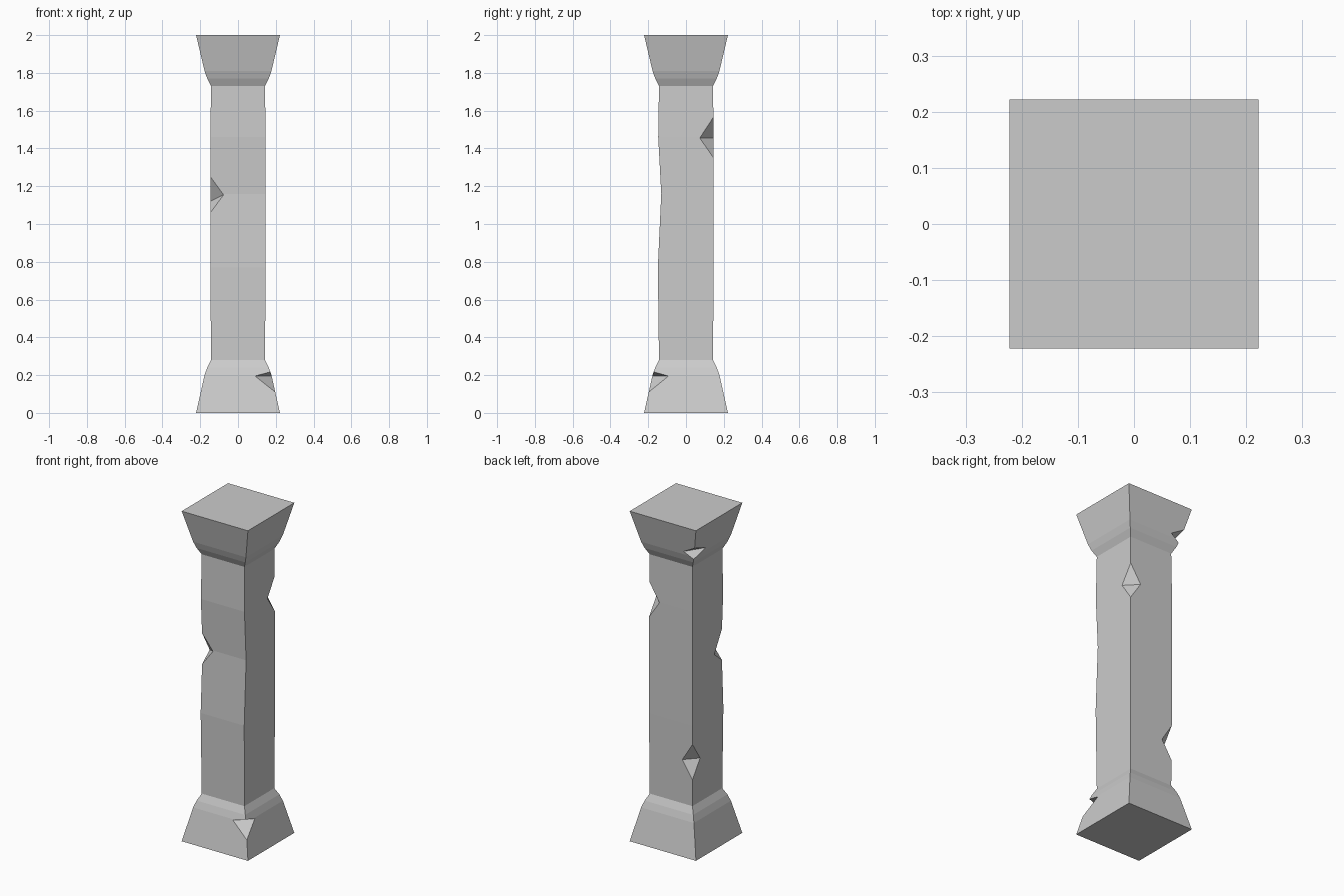
import bpy, bmesh
from mathutils import Vector

if "Cube" in bpy.data.objects:
    bpy.data.objects.remove(bpy.data.objects["Cube"])

# Square profile rings: height, half width, front face distance
RINGS = [(0, .222, .222), (.20, .177, .177), (.24, .163, .163), (.28, .143, .143),
         (.77, .146, .149), (1.16, .146, .131), (1.46, .146, .147),
         (1.73, .143, .143), (1.77, .163, .163), (1.81, .177, .177), (2, .222, .222)]


def size_at(z):
    for (z0, h0, f0), (z1, h1, f1) in zip(RINGS, RINGS[1:]):
        if z0 <= z <= z1:
            t = (z - z0) / (z1 - z0)
            return h0 + (h1 - h0) * t, f0 + (f1 - f0) * t


def surface_point(sx, sy, z, in_x=0, in_y=0):
    h, f = size_at(z)
    y = f if sy < 0 else h
    return Vector((sx * (h - in_x), sy * (y - in_y), z))


def make_object(name, bm):
    bmesh.ops.recalc_face_normals(bm, faces=bm.faces)
    me = bpy.data.meshes.new(name)
    bm.to_mesh(me)
    bm.free()
    ob = bpy.data.objects.new(name, me)
    bpy.context.collection.objects.link(ob)
    return ob


# Pillar with flared base and capital
bm = bmesh.new()
loops = [[bm.verts.new(surface_point(sx, sy, z))
          for sx, sy in ((-1, -1), (1, -1), (1, 1), (-1, 1))] for z, _, _ in RINGS]
for a, b in zip(loops, loops[1:]):
    for i in range(4):
        j = (i + 1) % 4
        bm.faces.new((a[i], a[j], b[j], b[i]))
bm.faces.new(loops[0][::-1])
bm.faces.new(loops[-1])
pillar = make_object("stone_pillar", bm)


# Chipped corner: tetrahedral bite through four points on the surface
def chip(sx, sy, bottom, top, z_fb, z_side, depth_x, depth_y):
    on_fb = surface_point(sx, sy, z_fb, in_x=depth_x)
    on_side = surface_point(sx, sy, z_side, in_y=depth_y)
    mid = (on_fb + on_side) / 2
    pts = [on_fb, on_side, surface_point(sx, sy, top), surface_point(sx, sy, bottom)]
    bm = bmesh.new()
    v = [bm.verts.new(mid + (p - mid) * 2.2) for p in pts]
    for f in ((0, 1, 2), (0, 1, 3), (0, 2, 3), (1, 2, 3)):
        bm.faces.new([v[i] for i in f])
    cutter = make_object("chip_cutter", bm)
    cutter.hide_render = True
    mod = pillar.modifiers.new("chip", 'BOOLEAN')
    mod.operation = 'DIFFERENCE'
    mod.solver = 'EXACT'
    mod.object = cutter
    bpy.context.view_layer.objects.active = pillar
    bpy.ops.object.modifier_apply(modifier=mod.name)
    bpy.data.objects.remove(cutter)


chip(1, -1, .11, .217, .195, .195, .088, .085)     # base
chip(-1, -1, 1.06, 1.25, 1.155, 1.12, .07, .07)    # shaft middle
chip(1, 1, 1.35, 1.565, 1.455, 1.455, .07, .073)   # shaft upper
chip(-1, 1, .44, .655, .545, .545, .068, .073)     # shaft lower
chip(-1, 1, 1.795, 1.875, 1.83, 1.83, .07, .11)    # capital
